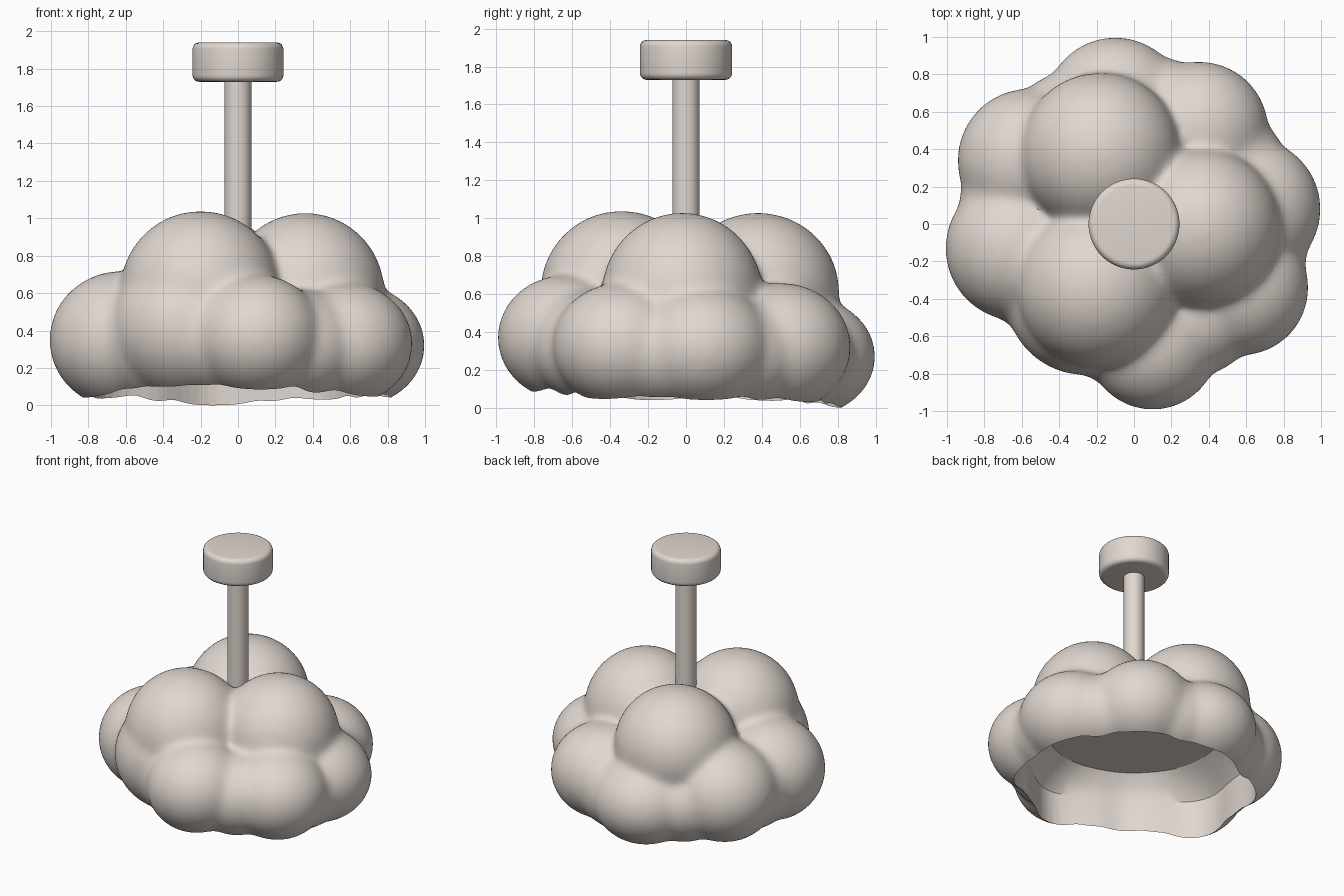
import bpy, bmesh, math
from mathutils import Matrix, Vector

if "Cube" in bpy.data.objects:
    bpy.data.objects.remove(bpy.data.objects["Cube"], do_unlink=True)

mat = bpy.data.materials.new("warm_grey")
mat.use_nodes = True
colour = (0.75, 0.68, 0.63, 1)
mat.diffuse_color = colour
mat.node_tree.nodes["Principled BSDF"].inputs["Base Color"].default_value = colour


def make_object(name, bm):
    mesh = bpy.data.meshes.new(name)
    bm.to_mesh(mesh)
    bm.free()
    mesh.materials.append(mat)
    obj = bpy.data.objects.new(name, mesh)
    bpy.context.collection.objects.link(obj)
    return obj


def activate(obj):
    bpy.ops.object.select_all(action="DESELECT")
    obj.select_set(True)
    bpy.context.view_layer.objects.active = obj


def smooth(obj, degrees=35):
    activate(obj)
    bpy.ops.object.shade_smooth_by_angle(angle=math.radians(degrees))


# Lobes: centre x, y, z, horizontal radius, vertical radius
ring = [
    (-0.10, 0.62, 0.27, 0.38, 0.32),
    (0.35, 0.50, 0.32, 0.37, 0.34),
    (0.62, 0.08, 0.32, 0.38, 0.33),
    (0.57, -0.34, 0.33, 0.365, 0.33),
    (0.10, -0.64, 0.37, 0.355, 0.33),
    (-0.26, -0.38, 0.42, 0.43, 0.40),
    (-0.62, -0.13, 0.35, 0.39, 0.37),
    (-0.56, 0.34, 0.34, 0.385, 0.36),
]
# Softer lobes bridge each pair of neighbours
bridges = []
for a, b in zip(ring, ring[1:] + ring[:1]):
    x, y, z, r, h = [(p + q) / 2 for p, q in zip(a, b)]
    bridges.append((x, y, z - 0.03, r * 0.89, h * 0.9))
crown = [
    (-0.20, -0.34, 0.61, 0.43, 0.43),
    (-0.18, 0.38, 0.61, 0.43, 0.42),
    (0.36, -0.02, 0.60, 0.425, 0.43),
]
core = [(0, 0, 0.40, 0.65, 0.35)]

# Cloud body: overlapping lobes fused into one soft skin
bm = bmesh.new()
for x, y, z, r, h in ring + bridges + crown + core:
    bmesh.ops.create_uvsphere(
        bm, u_segments=64, v_segments=32, radius=1,
        matrix=Matrix.Translation((x, y, z)) @ Matrix.Diagonal((r, r, h, 1)))
cloud = make_object("cloud_shade", bm)
remesh = cloud.modifiers.new("fuse", "REMESH")
remesh.mode = "VOXEL"
remesh.voxel_size = 0.018
soften = cloud.modifiers.new("soften", "SMOOTH")
soften.factor = 0.5
soften.iterations = 40


def outline(angle):
    """Distance from the axis to the outer edge of the lobe ring."""
    d = Vector((math.cos(angle), math.sin(angle)))
    best = 0
    for x, y, z, r, h in ring + bridges:
        along = d.x * x + d.y * y
        gap = r * r - (x * x + y * y - along * along)
        if gap > 0:
            best = max(best, along + math.sqrt(gap))
    return best


# Hollow underside: wavy wall, sloped shoulder and flat round ceiling
bm = bmesh.new()
steps = 96
levels = [(-0.1, 0.0, 0), (0.34, 0.0, 0), (0.43, 0.07, 0.4), (0.51, 0.18, 0.9)]
loops = []
for z, inset, roundness in levels:
    loop = []
    for i in range(steps):
        a = math.tau * i / steps
        edge = sum(outline(a + k * 0.06) for k in range(-3, 4)) / 7 - 0.17
        radius = edge * (1 - roundness) + 0.8 * roundness - inset
        loop.append(bm.verts.new((radius * math.cos(a), radius * math.sin(a), z)))
    loops.append(loop)
for low, high in zip(loops, loops[1:]):
    for i in range(steps):
        j = (i + 1) % steps
        bm.faces.new((low[i], low[j], high[j], high[i]))
bm.faces.new(loops[-1])
bm.faces.new(loops[0][::-1])
cutter = make_object("hollow_cutter", bm)
cutter.hide_render = True

cut = cloud.modifiers.new("hollow", "BOOLEAN")
cut.operation = "DIFFERENCE"
cut.solver = "EXACT"
cut.object = cutter
activate(cloud)
for name in ("fuse", "soften", "hollow"):
    bpy.ops.object.modifier_apply(modifier=name)
bpy.data.objects.remove(cutter, do_unlink=True)
smooth(cloud, 30)


# Turned parts: hanging rod and ceiling mount
def cylinder(name, radius, bottom, top, bevel=0):
    bm = bmesh.new()
    bmesh.ops.create_cone(
        bm, cap_ends=True, segments=64, radius1=radius, radius2=radius,
        depth=top - bottom, matrix=Matrix.Translation((0, 0, (top + bottom) / 2)))
    if bevel:
        rims = [e for e in bm.edges if abs(e.verts[0].co.z - e.verts[1].co.z) < 1e-4]
        bmesh.ops.bevel(bm, geom=rims, offset=bevel, segments=5,
                        profile=0.5, affect="EDGES")
    obj = make_object(name, bm)
    smooth(obj)


cylinder("hanging_rod", 0.072, 0.6, 1.75)
cylinder("ceiling_mount", 0.243, 1.73, 1.94, 0.035)
